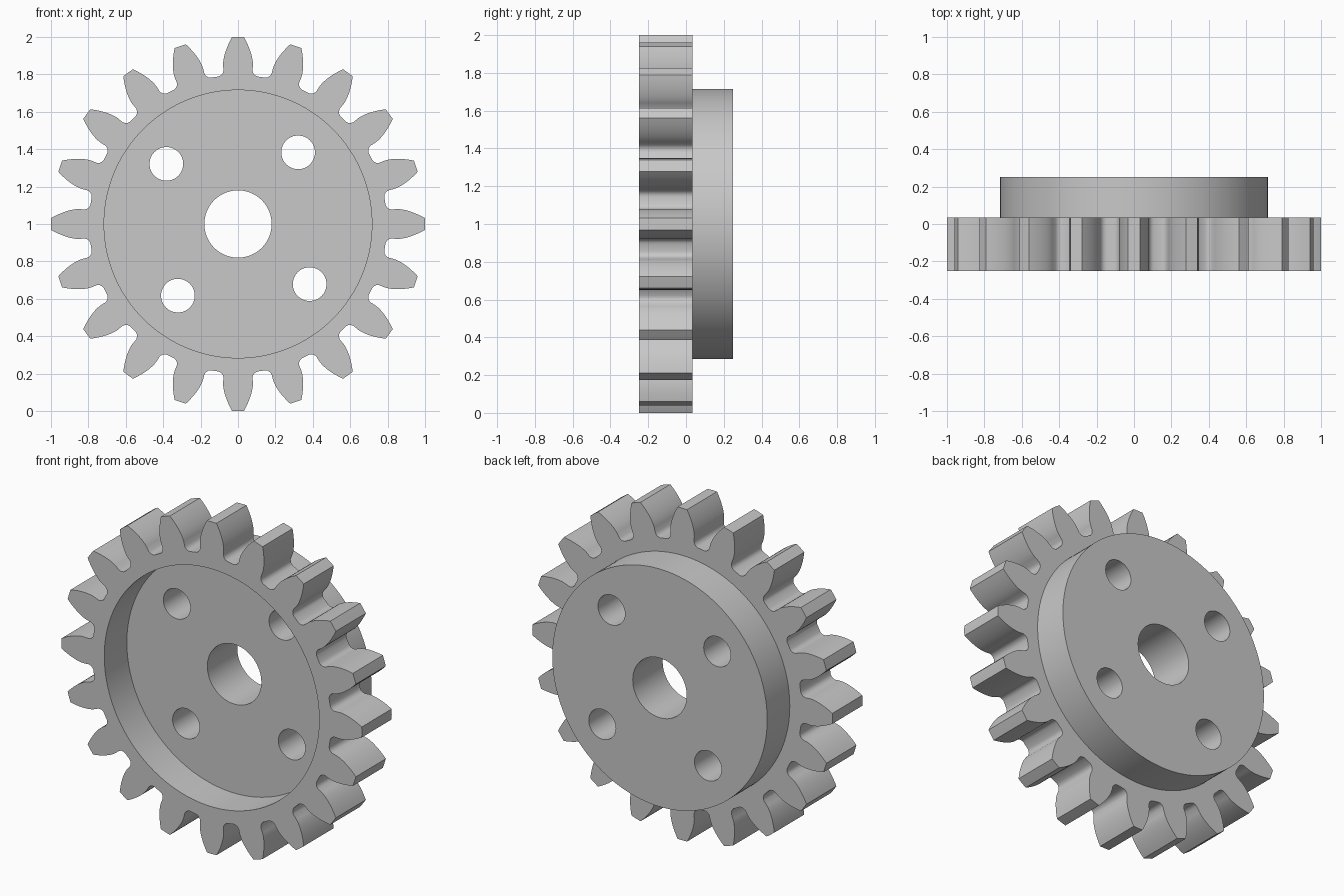
import bpy, bmesh
from math import sin, cos, tan, acos, pi, radians

cube = bpy.data.objects.get("Cube")
if cube:
    bpy.data.objects.remove(cube)

TEETH = 20
MODULE = 1 / (TEETH / 2 + 1)
PITCH = MODULE * TEETH / 2
PRESSURE = radians(20)
BASE = PITCH * cos(PRESSURE)
ROOT = PITCH - 1.25 * MODULE
RIM = 0.716                               # recess and hub radius
FRONT, FLOOR, STEP, BACK = -0.25, -0.035, 0.035, 0.25

steel = bpy.data.materials.new("grey_steel")
steel.use_nodes = True
steel.diffuse_color = (0.58, 0.58, 0.58, 1)
steel.node_tree.nodes["Principled BSDF"].inputs["Base Color"].default_value = steel.diffuse_color


def involute(angle):
    return tan(angle) - angle


def tooth_flank():
    """One flank as (radius, half angle), from root to tip."""
    base_half = pi / (2 * TEETH) + involute(PRESSURE)
    flank = [(ROOT, base_half + 0.037), (ROOT + 0.004, base_half + 0.022),
             (ROOT + 0.013, base_half + 0.009), (ROOT + 0.027, base_half + 0.001)]
    for i in range(9):
        r = BASE + (1 - BASE) * i / 8
        flank.append((r, base_half - involute(acos(min(1, BASE / r)))))
    return flank


def gear_outline():
    flank = tooth_flank()
    points = []
    for t in range(TEETH):
        mid = 2 * pi * t / TEETH
        points += [(r, mid - a) for r, a in flank]
        points.append((1, mid))
        points += [(r, mid + a) for r, a in reversed(flank)]
        points.append((ROOT, mid + pi / TEETH))
    return points


def ring(bm, polar, y):
    """Closed loop of vertices and edges at depth y."""
    verts = [bm.verts.new((r * cos(a), y, 1 + r * sin(a))) for r, a in polar]
    edges = [bm.edges.new((v, verts[i - 1])) for i, v in enumerate(verts)]
    return verts, edges


def wall(bm, a, b):
    for i in range(len(a[0])):
        bm.faces.new((a[0][i - 1], a[0][i], b[0][i], b[0][i - 1]))


def circle(radius, count=144):
    return [(radius, 2 * pi * i / count) for i in range(count)]


# Toothed rim with a front recess and a raised hub behind
bm = bmesh.new()
tooth_front, tooth_back = (ring(bm, gear_outline(), y) for y in (FRONT, STEP))
recess_lip, recess_floor, hub_base, hub_end = (
    ring(bm, circle(RIM), y) for y in (FRONT, FLOOR, STEP, BACK))
wall(bm, tooth_front, tooth_back)
wall(bm, recess_lip, recess_floor)
wall(bm, hub_base, hub_end)
for outer, inner in ((tooth_front, recess_lip), (tooth_back, hub_base)):
    bmesh.ops.triangle_fill(bm, edges=outer[1] + inner[1], use_beauty=True)
bm.faces.new(recess_floor[0])
bm.faces.new(hub_end[0])
bmesh.ops.recalc_face_normals(bm, faces=bm.faces[:])
mesh = bpy.data.meshes.new("gear_wheel")
bm.to_mesh(mesh)
bm.free()
mesh.materials.append(steel)
gear = bpy.data.objects.new("gear_wheel", mesh)
bpy.context.collection.objects.link(gear)


# Centre bore and four bolt holes
def drill(radius, x, z):
    bpy.ops.mesh.primitive_cylinder_add(vertices=64, radius=radius, depth=1.2,
                                        location=(x, 0, z), rotation=(pi / 2, 0, 0))
    cutter = bpy.context.object
    cutter.name = "hole_cutter"
    cutter.hide_render = True
    cutter.data.materials.append(steel)
    bpy.ops.object.select_all(action='DESELECT')
    gear.select_set(True)
    bpy.context.view_layer.objects.active = gear
    mod = gear.modifiers.new("hole", 'BOOLEAN')
    mod.operation = 'DIFFERENCE'
    mod.solver = 'EXACT'
    mod.object = cutter
    bpy.ops.object.modifier_apply(modifier=mod.name)
    bpy.data.objects.remove(cutter)


drill(0.18, 0, 1)
for k in range(4):
    angle = radians(50 + 90 * k)
    drill(0.09, 0.5 * cos(angle), 1 + 0.5 * sin(angle))

bpy.ops.object.shade_smooth_by_angle(angle=radians(30))
